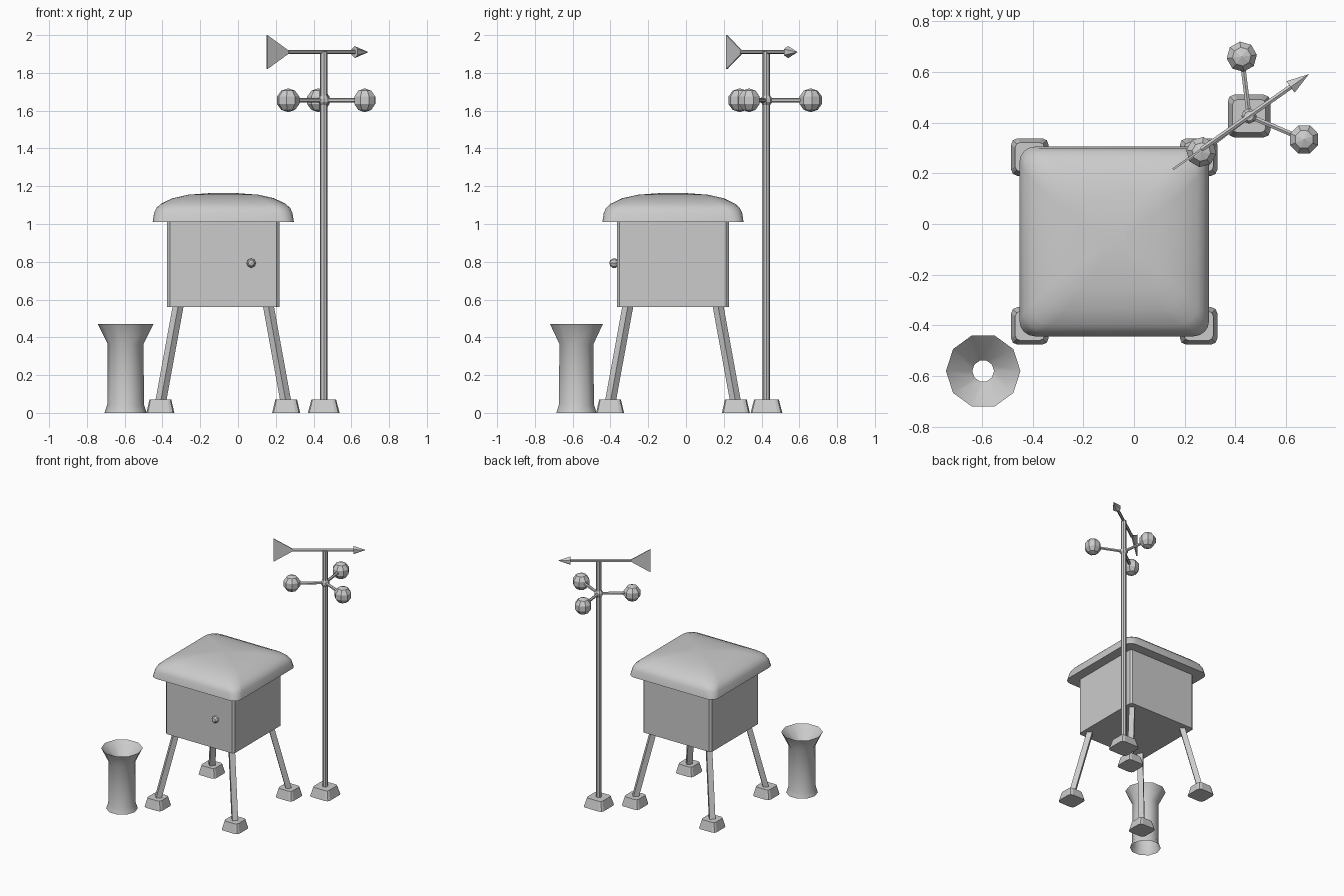
import bpy, bmesh, math
from mathutils import Vector, Matrix

if "Cube" in bpy.data.objects:
    bpy.data.objects.remove(bpy.data.objects["Cube"])

grey = bpy.data.materials.new("plain grey")
grey.diffuse_color = (0.6, 0.6, 0.6, 1)
grey.use_nodes = True
grey.node_tree.nodes["Principled BSDF"].inputs["Base Color"].default_value = grey.diffuse_color


def finish(name, bm, smooth=None, normals=True):
    if normals:
        bmesh.ops.recalc_face_normals(bm, faces=bm.faces)
    me = bpy.data.meshes.new(name)
    bm.to_mesh(me)
    bm.free()
    me.materials.append(grey)
    ob = bpy.data.objects.new(name, me)
    bpy.context.collection.objects.link(ob)
    if smooth:
        bpy.ops.object.select_all(action='DESELECT')
        ob.select_set(True)
        bpy.context.view_layer.objects.active = ob
        bpy.ops.object.shade_smooth_by_angle(angle=math.radians(smooth))
    return ob


def loft(name, rings, caps=True, smooth=None):
    """Skin a stack of closed rings of points."""
    bm = bmesh.new()
    rows = [[bm.verts.new(p) for p in ring] for ring in rings]
    n = len(rows[0])
    for a, b in zip(rows, rows[1:]):
        for i in range(n):
            j = (i + 1) % n
            bm.faces.new((a[i], a[j], b[j], b[i]))
    if caps:
        bm.faces.new(rows[0][::-1])
        bm.faces.new(rows[-1])
    return finish(name, bm, smooth, caps)


def rounded_square(cx, cy, z, half, r, seg):
    pts = []
    for k in range(4):
        sx, sy = ((1, 1), (-1, 1), (-1, -1), (1, -1))[k]
        for s in range(seg + 1):
            a = math.pi / 2 * (k + s / seg)
            pts.append((cx + sx * (half - r) + r * math.cos(a),
                        cy + sy * (half - r) + r * math.sin(a), z))
    return pts


def circle(cx, cy, z, r, n):
    return [(cx + r * math.cos(2 * math.pi * i / n),
             cy + r * math.sin(2 * math.pi * i / n), z) for i in range(n)]


def rod(name, p, q, r1, r2, n):
    """Straight rod or cone between two points."""
    p, q = Vector(p), Vector(q)
    d = q - p
    bm = bmesh.new()
    m = Matrix.Translation((p + q) / 2) @ d.to_track_quat('Z', 'Y').to_matrix().to_4x4()
    bmesh.ops.create_cone(bm, cap_ends=True, segments=n, radius1=r1, radius2=r2,
                          depth=d.length, matrix=m)
    return finish(name, bm)


def ball(name, c, r, seg, rings, rot):
    bm = bmesh.new()
    bmesh.ops.create_uvsphere(bm, u_segments=seg, v_segments=rings, radius=r,
                              matrix=Matrix.Translation(c) @ rot)
    return finish(name, bm)


def foot(name, x, y, half):
    loft(name, [rounded_square(x, y, 0, half, 0.025, 2),
                rounded_square(x, y, 0.07, half * 0.78, 0.02, 2)])


CX, CY = -0.078, -0.069

# instrument box and domed roof
loft("instrument_box", [rounded_square(CX, CY, z, 0.297, 0.015, 1) for z in (0.56, 1.02)])
roof = [(0.374, 1.01, 0.06), (0.366, 1.06, 0.07), (0.354, 1.085, 0.075), (0.33, 1.107, 0.08),
        (0.27, 1.136, 0.08), (0.185, 1.155, 0.06), (0.05, 1.165, 0.02)]
loft("roof", [rounded_square(CX, CY, z, h, r, 4) for h, z, r in roof], smooth=40)

# door knob
ball("door_knob", (0.07, -0.38, 0.793), 0.026, 8, 5, Matrix.Rotation(math.pi / 2, 4, 'X'))

# splayed square legs with block feet
for sx, nx in ((-1, "left"), (1, "right")):
    for sy, ny in ((-1, "front"), (1, "back")):
        fx, fy = CX + sx * 0.333, CY + sy * 0.333
        tx, ty = CX + sx * 0.238, CY + sy * 0.238
        w = 0.029
        diamond = ((w, 0), (0, w), (-w, 0), (0, -w))
        loft(f"{ny}_{nx}_leg", [[(x + dx, y + dy, z) for dx, dy in diamond]
                                for x, y, z in ((fx, fy, 0.05), (tx, ty, 0.57))])
        foot(f"{ny}_{nx}_foot", fx, fy, 0.074)

# mast
PX, PY = 0.454, 0.426
foot("mast_foot", PX, PY, 0.084)
rod("mast", (PX, PY, 0.05), (PX, PY, 1.912), 0.02, 0.02, 8)

# spinning cups
ZC = 1.655
ball("cup_hub", (PX, PY, ZC), 0.032, 8, 5, Matrix.Identity(4))
for i, deg in enumerate((97, 217, 337)):
    a = math.radians(deg)
    c = Vector((PX + 0.236 * math.cos(a), PY + 0.236 * math.sin(a), ZC))
    rod(f"cup_arm_{i + 1}", (PX, PY, ZC), c, 0.011, 0.011, 6)
    ball(f"wind_cup_{i + 1}", c, 0.063, 8, 5, Matrix.Rotation(a, 4, 'Z'))

# wind vane: bar, arrow head and thin tail
a = math.radians(35)
along = Vector((math.cos(a), math.sin(a), 0))
side = Vector((-math.sin(a), math.cos(a), 0)) * 0.004
top = Vector((PX, PY, 1.91))
rod("vane_bar", top - along * 0.23, top + along * 0.21, 0.011, 0.011, 6)
rod("vane_arrow_head", top + along * 0.2, top + along * 0.288, 0.032, 0, 6)
up = Vector((0, 0, 0.09))
tail = [top - along * 0.366 + up, top - along * 0.366 - up, top - along * 0.215]
loft("vane_tail", [[p + side * s for p in tail] for s in (-1, 1)])

# rain gauge: open tube with a funnel mouth
profile = [(0.112, 0), (0.097, 0.045), (0.095, 0.365), (0.147, 0.47), (0.043, 0.365)]
loft("rain_gauge", [circle(-0.595, -0.58, z, r, 10) for r, z in profile], caps=False, smooth=40)
